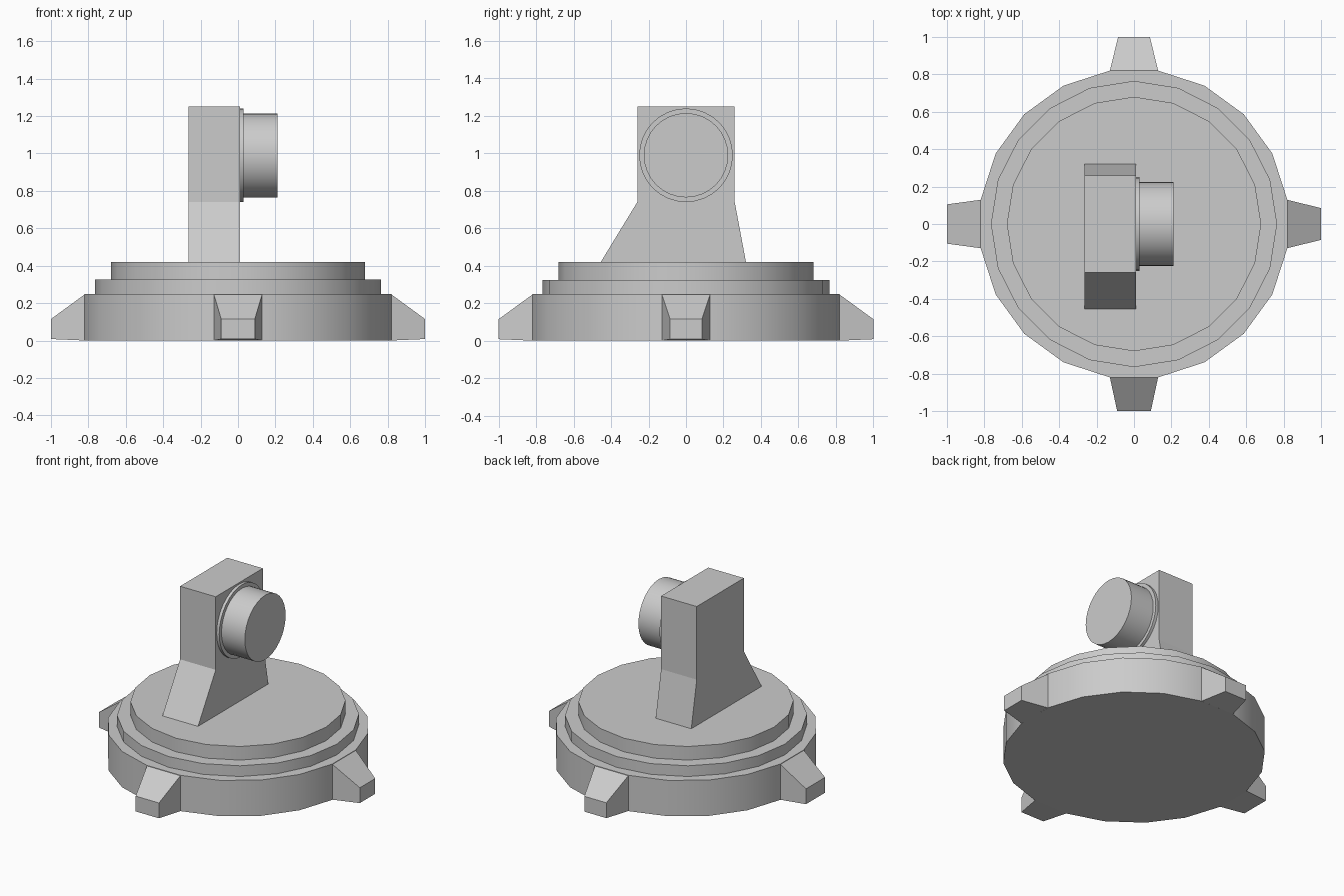
import bpy
import bmesh
from math import pi, radians
from mathutils import Matrix

cube = bpy.data.objects.get("Cube")
if cube:
    bpy.data.objects.remove(cube, do_unlink=True)

# Single grey material
GREY = (0.6, 0.6, 0.6, 1)
grey = bpy.data.materials.new("plain grey")
grey.use_nodes = True
grey.diffuse_color = GREY
grey.node_tree.nodes["Principled BSDF"].inputs["Base Color"].default_value = GREY


def finish(name, bm, smooth=False):
    bmesh.ops.recalc_face_normals(bm, faces=bm.faces[:])
    mesh = bpy.data.meshes.new(name)
    bm.to_mesh(mesh)
    bm.free()
    mesh.materials.append(grey)
    obj = bpy.data.objects.new(name, mesh)
    bpy.context.collection.objects.link(obj)
    if smooth:
        bpy.ops.object.select_all(action='DESELECT')
        obj.select_set(True)
        bpy.context.view_layer.objects.active = obj
        bpy.ops.object.shade_smooth_by_angle(angle=radians(30))
    return obj


def disc(name, radius, start, end, sides, place=Matrix(), turn=0.0):
    """Capped cylinder running from start to end along the local z axis."""
    bm = bmesh.new()
    bmesh.ops.create_cone(bm, cap_ends=True, segments=sides,
                          radius1=radius, radius2=radius, depth=end - start)
    shift = Matrix.Translation((0, 0, (start + end) / 2))
    bm.transform(place @ shift @ Matrix.Rotation(turn, 4, 'Z'))
    return finish(name, bm, True)


# Stepped round base
disc("base_ring", 0.83, 0, 0.25, 20, turn=pi / 20)
disc("middle_step", 0.765, 0.25, 0.325, 20)
disc("top_step", 0.68, 0.325, 0.42, 20)

# Four tapered feet, each with its own tip half-width
for name, angle, tip in (("left_foot", 0, 0.085), ("back_foot", 90, 0.085),
                         ("right_foot", 180, 0.105), ("front_foot", 270, 0.09)):
    bm = bmesh.new()
    rings = []
    for r, half, low, top in ((0.815, 0.13, 0, 0.25), (1.0, tip, 0.008, 0.115)):
        rings.append([bm.verts.new(p) for p in (
            (r, -half, low), (r, half, low), (r, half, top), (r, -half, top))])
    inner, outer = rings
    bm.faces.new(outer)
    for i in range(4):
        j = (i + 1) % 4
        bm.faces.new((inner[i], inner[j], outer[j], outer[i]))
    bm.faces.new(inner[::-1])
    bm.transform(Matrix.Rotation(radians(angle), 4, 'Z'))
    finish(name, bm)

# Upright post, a side profile extruded across x
profile = ((-0.455, 0.42), (0.32, 0.42), (0.26, 0.74),
           (0.26, 1.25), (-0.26, 1.25), (-0.26, 0.74))
bm = bmesh.new()
side = bm.faces.new([bm.verts.new((-0.265, y, z)) for y, z in profile])
wall = bmesh.ops.extrude_face_region(bm, geom=[side])
moved = [g for g in wall["geom"] if isinstance(g, bmesh.types.BMVert)]
bmesh.ops.translate(bm, verts=moved, vec=(0.275, 0, 0))
finish("post", bm)

# Flange and barrel on the left face of the post
axle = Matrix.Translation((0, 0, 0.99)) @ Matrix.Rotation(pi / 2, 4, 'Y')
disc("flange", 0.25, 0.01, 0.03, 32, axle)
disc("barrel", 0.225, 0.03, 0.21, 32, axle)
